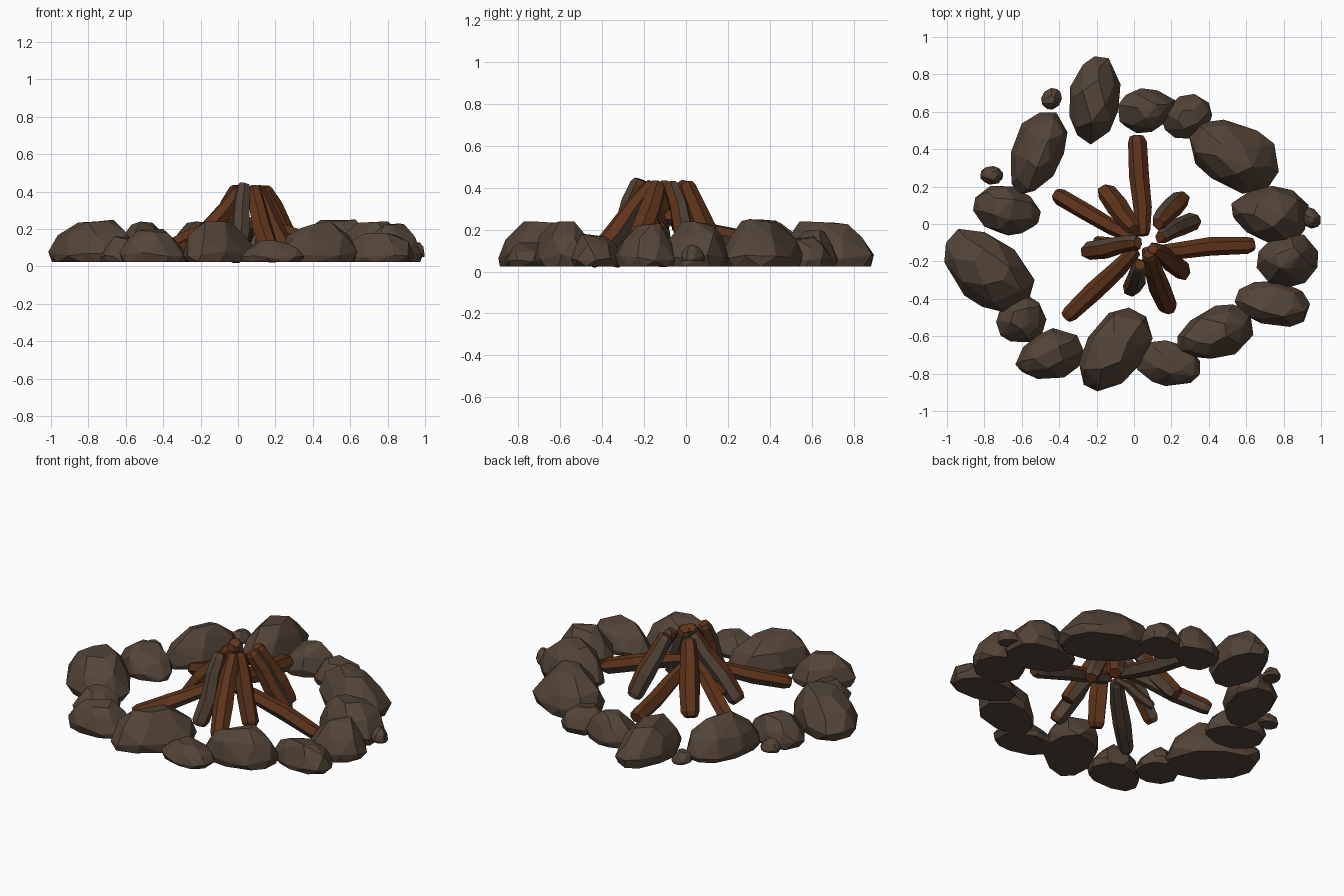
import bpy, bmesh, math, random
from mathutils import Vector

if "Cube" in bpy.data.objects:
    bpy.data.objects.remove(bpy.data.objects["Cube"])

random.seed(21)


def material(name, rgb):
    m = bpy.data.materials.new(name)
    m.diffuse_color = (*rgb, 1)
    m.use_nodes = True
    m.node_tree.nodes["Principled BSDF"].inputs["Base Color"].default_value = m.diffuse_color
    return m


STONE = material("stone brown", (0.087, 0.058, 0.040))
WOOD = material("red brown wood", (0.112, 0.034, 0.011))
BARK = material("grey brown bark", (0.085, 0.057, 0.039))


def finish(bm, name, mats):
    bmesh.ops.recalc_face_normals(bm, faces=bm.faces)
    me = bpy.data.meshes.new(name)
    bm.to_mesh(me)
    bm.free()
    for m in mats:
        me.materials.append(m)
    ob = bpy.data.objects.new(name, me)
    bpy.context.collection.objects.link(ob)
    return ob


def fit(vals, lo, hi):
    """Rescale a list of numbers to span exactly lo..hi."""
    a, b = min(vals), max(vals)
    return [lo + (v - a) / (b - a) * (hi - lo) for v in vals]


def rock(name, x, y, a, b, deg, taper, top, base=0.025):
    """Faceted boulder: hull of jittered elliptical rings with a flat underside."""
    bm = bmesh.new()
    ca, sa = math.cos(math.radians(deg)), math.sin(math.radians(deg))
    px, py = random.uniform(-0.1, 0.1), random.uniform(-0.1, 0.1)  # peak drift
    us, vs, zs = [], [], []
    # (height share, radius share, number of points, jitter)
    for t, r, n, j in ((0, 0.92, 10, 0.03), (0.22, 1.0, 10, 0.04), (0.62, 0.81, 7, 0.06), (0.93, 0.42, 5, 0.1)):
        off = random.uniform(0, 6.28)
        for i in range(n):
            ang = off + math.tau * (i + random.uniform(-0.2, 0.2)) / n
            rr = r + random.uniform(-j, j)
            u = rr * math.cos(ang) + px * t
            us.append(u)
            vs.append((rr * math.sin(ang) + py * t) * (1 + taper * u))
            zs.append(t + (random.uniform(-0.1, 0.07) if t else 0))
    for u, v, z in zip(fit(us, -a, a), fit(vs, -b, b), fit(zs, base, top)):
        bm.verts.new((x + u * ca - v * sa, y + u * sa + v * ca, z))
    res = bmesh.ops.convex_hull(bm, input=bm.verts)
    junk = {g for g in res["geom_interior"] + res["geom_unused"] if isinstance(g, bmesh.types.BMVert)}
    bmesh.ops.delete(bm, geom=list(junk), context="VERTS")
    bmesh.ops.dissolve_limit(bm, angle_limit=math.radians(8), verts=bm.verts, edges=bm.edges)
    return finish(bm, name, [STONE])


def log(name, foot, tip, r, bark_dir):
    """Irregular six-sided split log; faces pointing along bark_dir get bark."""
    foot, tip = Vector(foot), Vector(tip)
    d = (tip - foot).normalized()
    side = d.cross(Vector((0, 0, 1))).normalized()
    up = side.cross(d)
    bm = bmesh.new()
    radii = [random.uniform(0.88, 1.12) for _ in range(6)]
    rings = []
    for t, s in ((0, 0.7), (0.06, 0.98), (0.4, 1.08), (0.72, 0.95), (0.95, 0.82), (1, 0.62)):
        c = foot.lerp(tip, t)
        if 0.1 < t < 0.9:
            c += side * random.uniform(-0.01, 0.01) + up * random.uniform(-0.008, 0.008)
        ring = []
        for i in range(6):
            ang = math.tau * i / 6
            rr = r * s * radii[i] * random.uniform(0.93, 1.07)
            ring.append(bm.verts.new(c + side * rr * math.cos(ang) + up * rr * math.sin(ang)))
        rings.append(ring)
    for p, q in zip(rings, rings[1:]):
        for i in range(6):
            k = (i + 1) % 6
            bm.faces.new((p[i], p[k], q[k], q[i]))
    bm.faces.new(rings[0][::-1])
    bm.faces.new(rings[-1])
    bmesh.ops.recalc_face_normals(bm, faces=bm.faces)
    bark = Vector(bark_dir)
    bark = (bark - bark.project(d)).normalized()  # keep only the crosswise part
    for f in bm.faces:
        if f.normal.dot(bark) > 0.42 and abs(f.normal.dot(d)) < 0.6:
            f.material_index = 1
    return finish(bm, name, [WOOD, BARK])


# Ring of boulders: x, y, half length, half width, turn, taper, top height
ROCKS = [
    (-.215, .66, .235, .135, 82, -.05, .24), (.07, .61, .155, .12, 10, -.2, .20),
    (.285, .57, .135, .12, 20, .15, .17), (.53, .375, .26, .17, -28, .1, .25),
    (.72, .055, .205, .15, -8, .2, .24), (.82, -.19, .17, .145, 15, .1, .23),
    (.74, -.42, .20, .12, -10, .1, .18), (.43, -.59, .22, .14, 22, .25, .24),
    (.175, -.745, .185, .12, -12, 0, .14), (-.105, -.675, .245, .155, 55, .1, .24),
    (-.455, -.705, .185, .135, 18, .25, .20), (-.605, -.515, .13, .125, 20, .1, .16),
    (-.785, -.25, .265, .18, -40, .05, .25), (-.68, .075, .18, .13, -15, -.1, .19),
    (-.52, .38, .24, .135, 67, .15, .24),
]
for i, r in enumerate(ROCKS):
    rock(f"rock_{i + 1}", *r)

# Pebbles beside the ring
PEBBLES = [(.94, .035, .065, .05, -40, 0, .13), (-.76, .26, .06, .05, 0, 0, .12), (-.44, .67, .06, .052, 60, 0, .12)]
for i, p in enumerate(PEBBLES):
    rock(f"pebble_{i + 1}", *p, base=0.05)

# Long low logs sloping out towards the ring
DOWN = (0, 0, -1)
log("low_log_north", (.015, .47, .12), (.05, -.06, .23), .048, DOWN)
log("low_log_east", (.64, -.11, .05), (.05, -.16, .24), .045, DOWN)
log("low_log_northwest", (-.42, .16, .07), (.01, -.08, .27), .046, (.3, .5, -1))
log("low_log_southwest", (-.365, -.5, .07), (.01, -.14, .23), .045, DOWN)

# Steep logs leaning together as a teepee
STEEP = [
    ((-.02, -.355, .03), (.03, -.22, .44), (-.2, -1, .3)),
    ((.19, -.46, .04), (.08, -.16, .42), DOWN),
    ((.27, -.26, .06), (.10, -.13, .42), DOWN),
    ((.33, .02, .06), (.14, -.07, .42), (.3, 1, 0)),
    ((.26, .14, .06), (.13, .0, .42), (-.4, 1, -.5)),
    ((-.16, .18, .06), (.0, -.03, .42), DOWN),
    ((-.26, -.15, .06), (.02, -.1, .42), (0, 1, -.4)),
]
for i, (foot, tip, bark) in enumerate(STEEP):
    log(f"steep_log_{i + 1}", foot, tip, .05, bark)

# Short kindling stick
log("kindling", (-.21, -.09, .12), (.03, -.12, .22), .028, DOWN)
